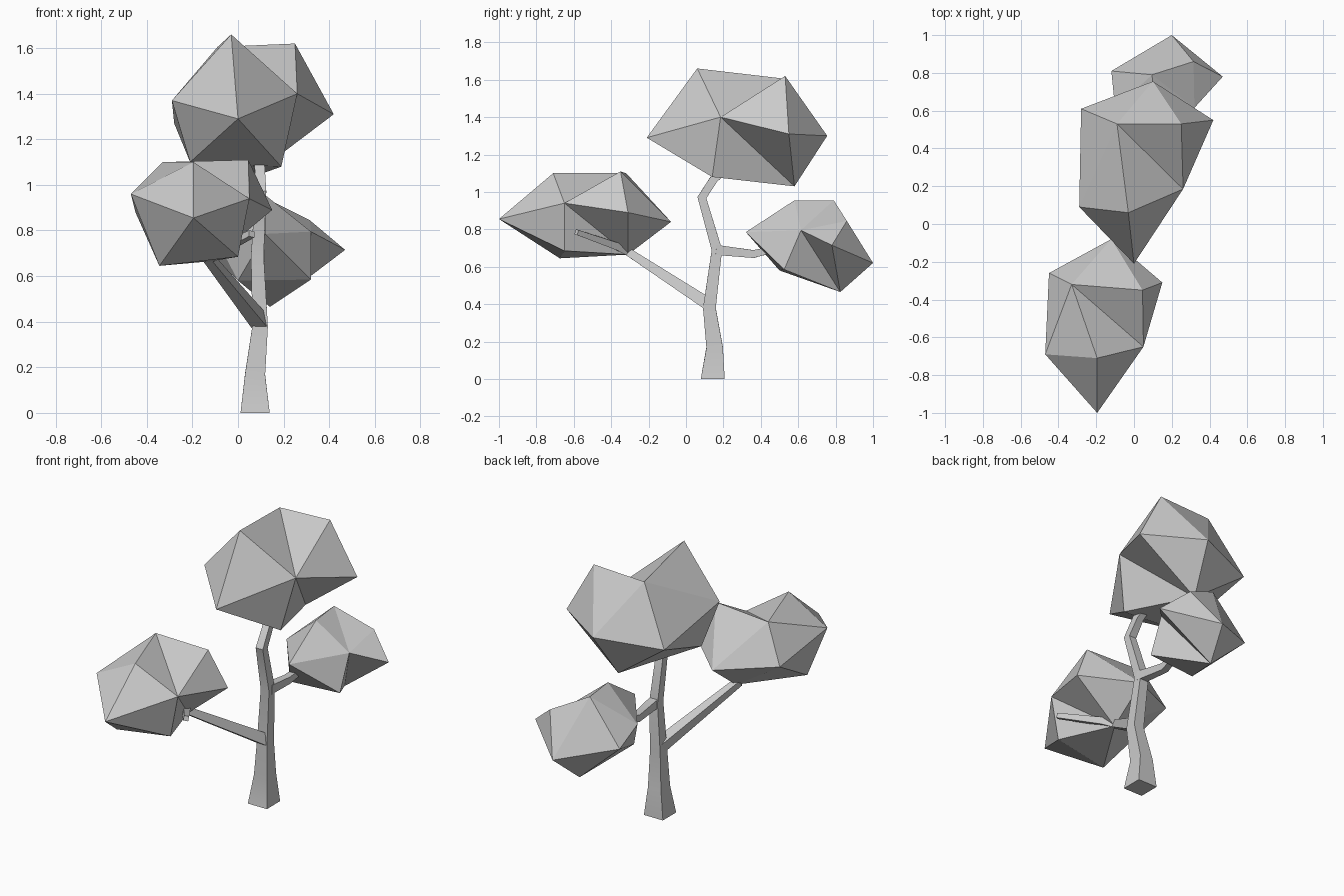
import bpy, bmesh, math
from mathutils import Vector


def finish(bm, name, smooth=False):
    bmesh.ops.recalc_face_normals(bm, faces=bm.faces)
    mesh = bpy.data.meshes.new(name)
    bm.to_mesh(mesh)
    bm.free()
    obj = bpy.data.objects.new(name, mesh)
    bpy.context.collection.objects.link(obj)
    if smooth:
        bpy.ops.object.select_all(action='DESELECT')
        obj.select_set(True)
        bpy.context.view_layer.objects.active = obj
        bpy.ops.object.shade_smooth_by_angle(angle=math.radians(30))


def limb(name, path):
    """Square, tapering limb through (x, y, z, half_width) points."""
    bm = bmesh.new()
    pts = [Vector(p[:3]) for p in path]
    rings = []
    for i, c in enumerate(pts):
        a, b = pts[max(i - 1, 0)], pts[min(i + 1, len(pts) - 1)]
        t = ((c - a).normalized() + (b - c).normalized()).normalized()
        if c.z == 0:
            t = Vector((0, 0, 1))
        side = Vector((1, 0, 0))
        side = (side - t * side.dot(t)).normalized()
        up = t.cross(side)
        w = path[i][3]
        rings.append([bm.verts.new(c + (side * s + up * u) * w)
                      for s, u in ((-1, -1), (1, -1), (1, 1), (-1, 1))])
    for r, q in zip(rings, rings[1:]):
        for k in range(4):
            n = (k + 1) % 4
            bm.faces.new((r[k], r[n], q[n], q[k]))
    bm.faces.new(rings[0])
    bm.faces.new(rings[-1])
    finish(bm, name, smooth=True)


# Shared facets of the lumpy twelve-cornered clumps (letters index the corners)
FACETS = ("adg age aec ceb acd cid cbh chi bef bfh "
          "gdl dil ikl ihk hfk ekf ejk egj glj jlk").split()


def foliage(name, points):
    bm = bmesh.new()
    v = [bm.verts.new(p) for p in points]
    for f in FACETS:
        bm.faces.new([v[ord(c) - ord('a')] for c in f])
    finish(bm, name)


# Trunk and branches
limb("trunk", [(0.075, 0.143, 0, 0.064), (0.075, 0.153, 0.17, 0.044),
               (0.097, 0.125, 0.38, 0.034), (0.085, 0.165, 0.69, 0.028),
               (0.10, 0.085, 0.97, 0.024), (0.095, 0.15, 1.07, 0.022),
               (0.08, 0.25, 1.15, 0.018)])
limb("front_branch", [(0.095, 0.12, 0.40, 0.033), (-0.13, -0.31, 0.68, 0.021),
                      (-0.09, -0.37, 0.71, 0.02), (0.06, -0.585, 0.785, 0.014)])
limb("back_branch", [(0.09, 0.16, 0.69, 0.027), (0.08, 0.36, 0.668, 0.021),
                     (0.10, 0.50, 0.70, 0.016)])

# Leaf clumps
foliage("top_foliage", [
    (-0.03, 0.06, 1.66), (0.25, 0.53, 1.62), (-0.09, 0.53, 1.605),
    (-0.29, 0.09, 1.37), (0.26, 0.185, 1.40), (0.42, 0.55, 1.31),
    (0, -0.21, 1.29), (0.10, 0.755, 1.30), (-0.28, 0.61, 1.27),
    (0.19, 0.14, 1.08), (0.05, 0.58, 1.03), (-0.21, 0.15, 1.10)])
foliage("front_foliage", [
    (-0.195, -0.71, 1.10), (0.045, -0.35, 1.11), (-0.33, -0.32, 1.10),
    (-0.47, -0.69, 0.96), (0.05, -0.65, 0.94), (0.15, -0.31, 0.89),
    (-0.195, -1.0, 0.855), (-0.12, -0.08, 0.84), (-0.45, -0.26, 0.88),
    (0, -0.65, 0.685), (-0.12, -0.31, 0.665), (-0.345, -0.675, 0.645)])
foliage("back_foliage", [
    (0.12, 0.58, 0.955), (0.315, 0.86, 0.845), (0.095, 0.79, 0.955),
    (-0.10, 0.61, 0.77), (0.32, 0.615, 0.795), (0.47, 0.78, 0.715),
    (0.12, 0.32, 0.785), (0.20, 1.0, 0.62), (-0.12, 0.81, 0.70),
    (0.32, 0.525, 0.585), (0.14, 0.825, 0.465), (0, 0.50, 0.58)])
